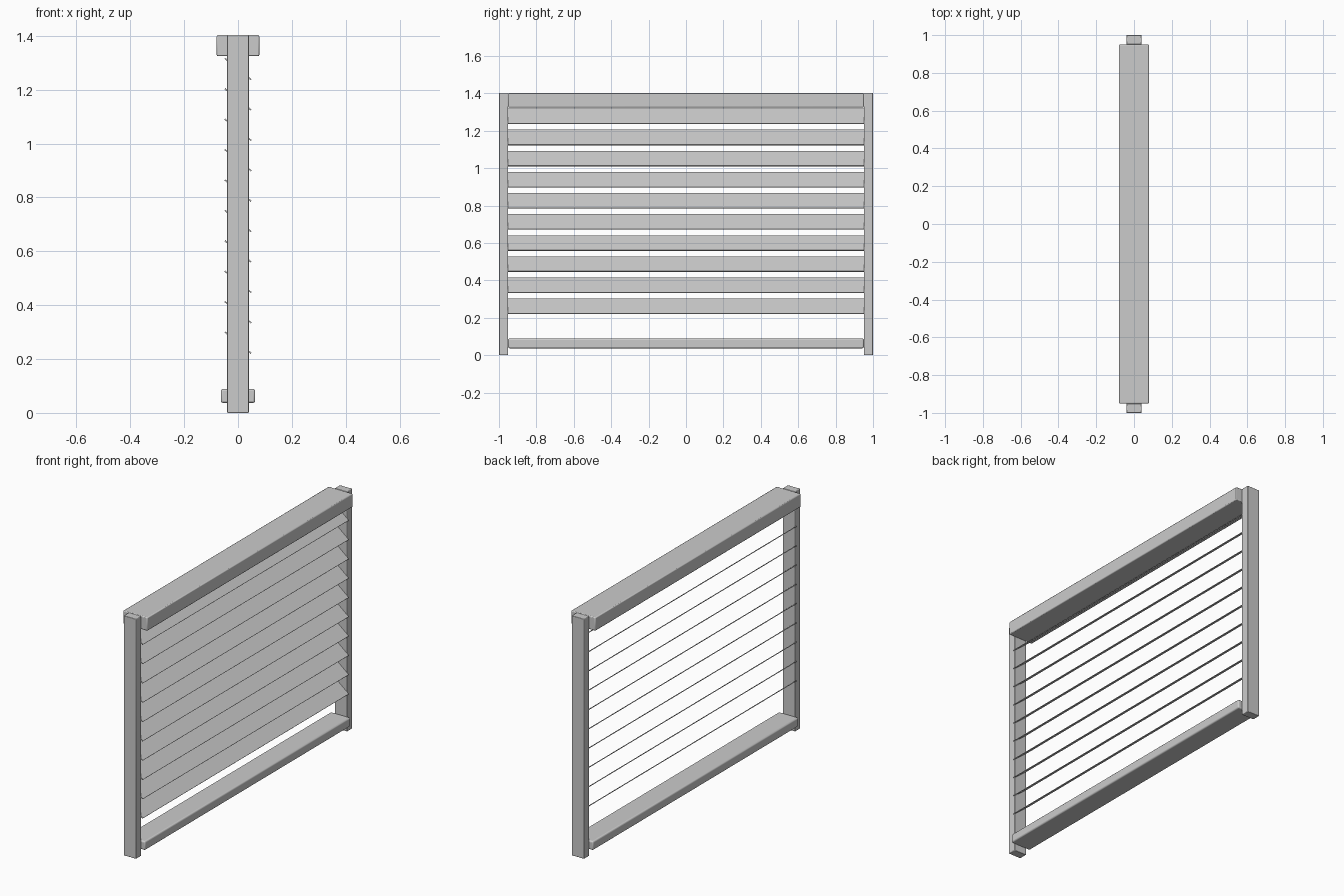
import bpy, math

if "Cube" in bpy.data.objects:
    bpy.data.objects.remove(bpy.data.objects["Cube"])


def box(name, size, loc, bevel=0.0, segments=2, tilt=0.0):
    """Box with an optional rounded edge and a tilt about y."""
    bpy.ops.mesh.primitive_cube_add(size=1, location=loc)
    ob = bpy.context.object
    ob.name = name
    ob.scale = size
    bpy.ops.object.transform_apply(location=False, rotation=False, scale=True)
    ob.rotation_euler.y = tilt
    if bevel:
        mod = ob.modifiers.new("rounded_edges", 'BEVEL')
        mod.width = bevel
        mod.segments = segments
        bpy.ops.object.shade_smooth_by_angle(angle=math.radians(35))
    return ob


HEIGHT = 1.403
INNER = 0.951          # half the clear width between the posts

# side posts
for side, label in ((-1, "front"), (1, "back")):
    box(label + "_post", (0.08, 1 - INNER, HEIGHT),
        (0, side * (1 + INNER) / 2, HEIGHT / 2), 0.003)

# head rail and bottom rail
box("head_rail", (0.158, 2 * INNER, 0.078), (0, 0, HEIGHT - 0.039), 0.005)
box("bottom_rail", (0.128, 2 * INNER, 0.052), (0, 0, 0.063), 0.008, 3)

# tilted slats, high on the -x side and low on the +x side
COUNT = 10
LOW, HIGH = 0.261, 1.277
for i in range(COUNT):
    z = LOW + (HIGH - LOW) * i / (COUNT - 1)
    box(f"slat_{i + 1}", (0.126, 2 * INNER, 0.005), (0, 0, z),
        tilt=math.radians(39))
